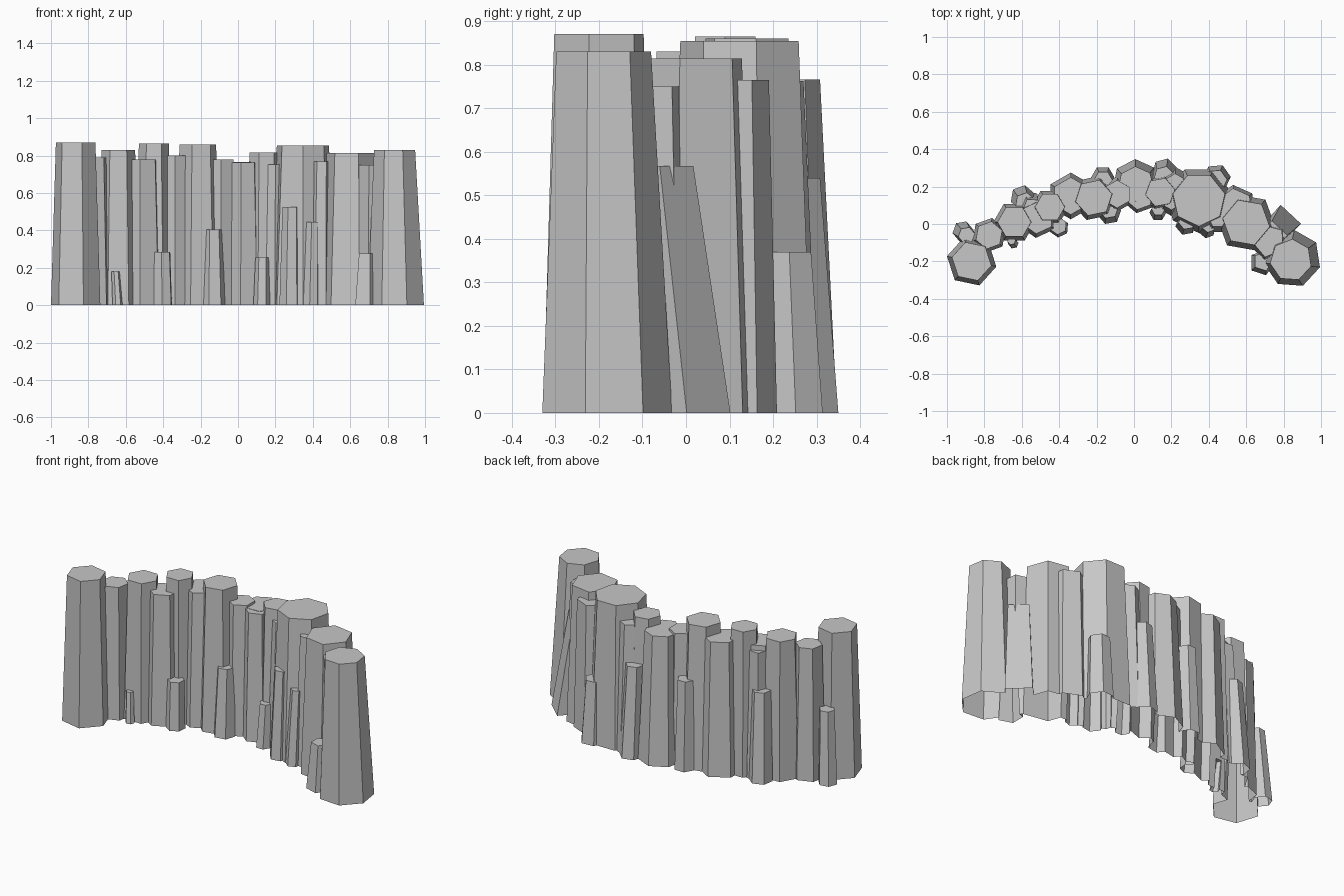
import bpy
import bmesh
from math import cos, sin, radians, hypot

if "Cube" in bpy.data.objects:
    bpy.data.objects.remove(bpy.data.objects["Cube"], do_unlink=True)

# One plain stone colour
stone = bpy.data.materials.new("grey_stone")
stone.use_nodes = True
GREY = (0.57, 0.57, 0.57, 1)
stone.diffuse_color = GREY
stone.node_tree.nodes["Principled BSDF"].inputs["Base Color"].default_value = GREY

columns = []


def column(name, x, y, radius, height, sides=6, turn=0, lean=0, flare=1.25):
    """Tapered prism; x, y and radius belong to its top face.
    The foot is shifted by lean, outward from the centre of the curved row.
    Each foot is buried to its own depth, so that no two caps coincide."""
    reach = hypot(x, y + 1)
    foot_x = x + lean * x / reach
    foot_y = y + lean * (y + 1) / reach
    depth = .005 + .0005 * len(columns)
    bm = bmesh.new()
    foot, top = [], []
    for i in range(sides):
        a = radians(turn + 360 * i / sides)
        foot.append(bm.verts.new((foot_x + radius * flare * cos(a),
                                  foot_y + radius * flare * sin(a), -depth)))
        top.append(bm.verts.new((x + radius * cos(a), y + radius * sin(a), height)))
    for i in range(sides):
        j = (i + 1) % sides
        bm.faces.new((foot[i], foot[j], top[j], top[i]))
    bm.faces.new(top)
    bm.faces.new(foot[::-1])
    mesh = bpy.data.meshes.new(name)
    bm.to_mesh(mesh)
    bm.free()
    mesh.materials.append(stone)
    obj = bpy.data.objects.new(name, mesh)
    bpy.context.collection.objects.link(obj)
    columns.append(obj)


# Main row of tall columns, along the arc from -x to +x
column("right_end_column", -.868, -.2, .108, .87, turn=-12)
column("right_inner_column", -.775, -.06, .075, .79, turn=20)
column("right_broad_column", -.64, .01, .09, .83, turn=0)
column("right_low_column", -.515, .035, .088, .78, turn=25)
column("right_high_column", -.45, .09, .08, .865, turn=0)
column("right_mid_column", -.338, .15, .1, .8, turn=30)
column("right_centre_column", -.215, .14, .1, .86, turn=12)
column("centre_low_column", -.09, .16, .075, .78, turn=30)
column("centre_back_column", .01, .21, .098, .766, 7, turn=40, lean=.01, flare=1.3)
column("centre_front_column", .03, .15, .075, .764, turn=20)
column("centre_left_column", .14, .17, .08, .815, turn=10)
column("left_great_column", .347, .13, .143, .855, 7, turn=-90)
column("left_broad_column", .6, .008, .128, .814, turn=-10)
column("left_low_column", .722, -.09, .09, .75, 5, turn=40, flare=1.25)
column("left_end_column", .839, -.193, .113, .83, 7, turn=-17, lean=.01, flare=1.375)

# Shorter columns leaning against the back
column("back_prop_right_end", -.895, -.06, .045, .43, turn=10, lean=.03)
column("back_prop_right", -.582, .115, .054, .53, turn=20, lean=.03)
column("back_slab_right", -.545, .09, .05, .75, 5, turn=50, lean=.03)
column("back_prop_right_centre", -.165, .235, .05, .53, turn=0, lean=.015)
column("back_prop_left_centre", .16, .255, .055, .54, turn=15, lean=.03)
column("back_slab_left_centre", .22, .21, .06, .762, turn=30, lean=.02)
column("back_prop_left", .437, .232, .061, .37, turn=5, lean=.015)
column("back_slab_left", .54, .095, .096, .765, turn=36, lean=.003, flare=1.17)
column("back_prop_left_end", .74, -.063, .08, .567, 4, turn=2, lean=.08, flare=1.31)

# Shorter columns leaning against the front
column("front_prop_right_end", -.655, -.09, .022, .18, turn=10, lean=-.02)
column("front_prop_right", -.405, -.01, .047, .285, turn=25, lean=-.01, flare=1.15)
column("front_prop_right_centre", -.135, .08, .052, .405, turn=10, lean=-.02)
column("front_prop_centre", .13, .08, .037, .255, turn=0, lean=-.02)
column("front_slab_centre", .2, .12, .045, .752, turn=30, lean=-.02)
column("front_prop_left_centre", .283, .015, .046, .525, turn=10, lean=-.02)
column("front_prop_left", .4, -.01, .036, .445, turn=20, lean=-.025)
column("front_slab_left", .447, .03, .05, .767, turn=0, lean=-.02)
column("front_prop_left_end", .69, -.2, .053, .275, 5, turn=0, lean=-.01, flare=1.35)

# Fuse the columns into one hollow shell
for other in columns[1:]:
    fuse = columns[0].modifiers.new("fuse_" + other.name, 'BOOLEAN')
    fuse.operation = 'UNION'
    fuse.solver = 'EXACT'
    fuse.object = other
fused = columns[0].evaluated_get(bpy.context.evaluated_depsgraph_get())
bm = bmesh.new()
bm.from_mesh(fused.to_mesh())

# Trim the buried feet, leaving the underside open
bmesh.ops.bisect_plane(bm, geom=bm.verts[:] + bm.edges[:] + bm.faces[:],
                       plane_co=(0, 0, 0), plane_no=(0, 0, 1), clear_inner=True)
wall_mesh = bpy.data.meshes.new("stone_column_wall")
bm.to_mesh(wall_mesh)
bm.free()
wall_mesh.materials.append(stone)
wall = bpy.data.objects.new("stone_column_wall", wall_mesh)
bpy.context.collection.objects.link(wall)
for piece in columns:
    bpy.data.objects.remove(piece, do_unlink=True)
